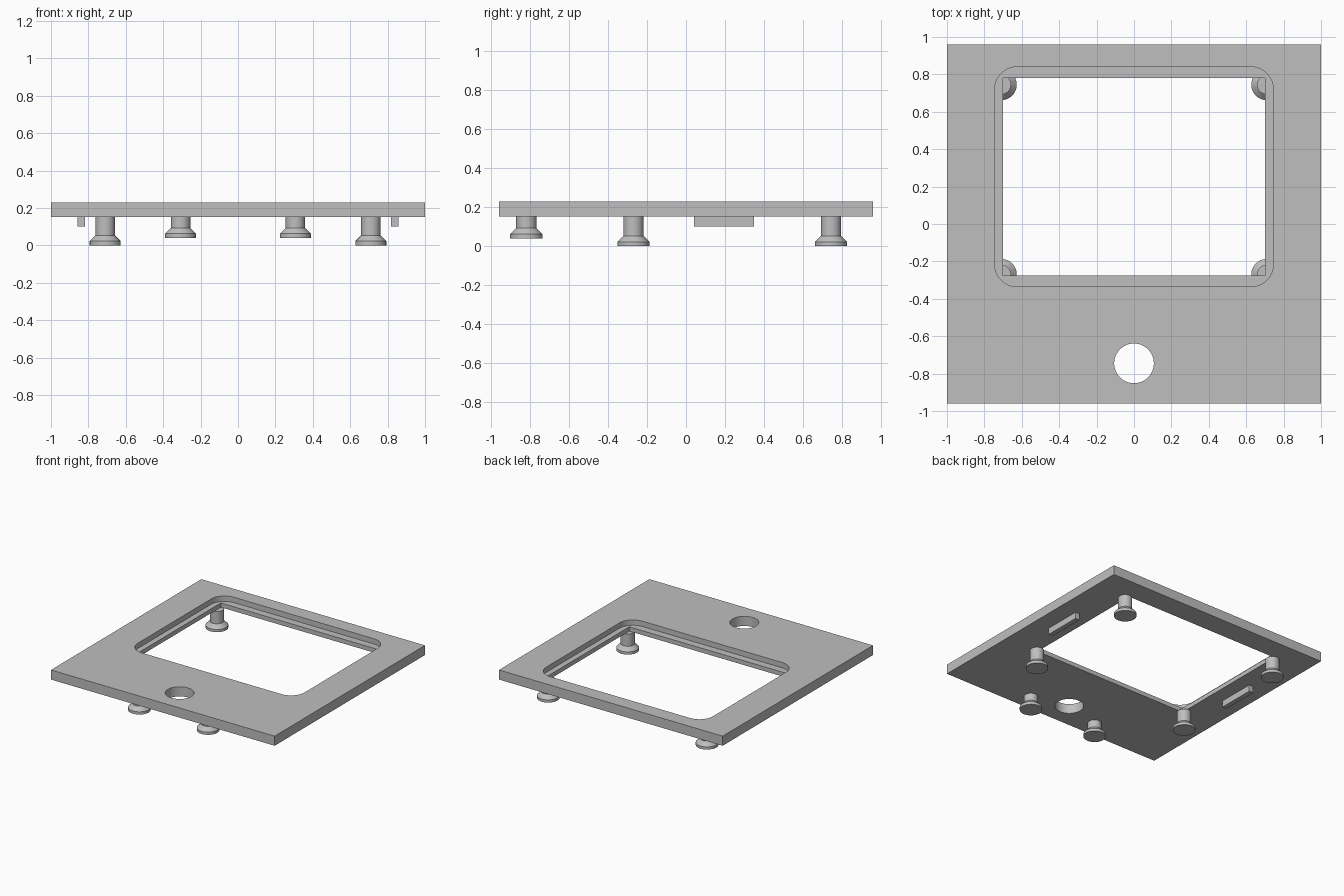
import bpy, bmesh, math

if "Cube" in bpy.data.objects:
    bpy.data.objects.remove(bpy.data.objects["Cube"], do_unlink=True)

grey = bpy.data.materials.new("plain_grey")
grey.use_nodes = True
COLOUR = (0.52, 0.52, 0.52, 1)
grey.diffuse_color = COLOUR
grey.node_tree.nodes["Principled BSDF"].inputs["Base Color"].default_value = COLOUR

PLATE_BOTTOM, PLATE_TOP, LEDGE = 0.152, 0.23, 0.187


def prism(name, outline, z0, z1):
    """Extrude a closed counter-clockwise outline from z0 to z1."""
    bm = bmesh.new()
    base = bm.faces.new([bm.verts.new((x, y, z0)) for x, y in outline])
    top = bmesh.ops.extrude_face_region(bm, geom=[base])["geom"]
    verts = [v for v in top if isinstance(v, bmesh.types.BMVert)]
    bmesh.ops.translate(bm, verts=verts, vec=(0, 0, z1 - z0))
    bmesh.ops.recalc_face_normals(bm, faces=bm.faces)
    return finish(name, bm)


def finish(name, bm):
    mesh = bpy.data.meshes.new(name)
    bm.to_mesh(mesh)
    bm.free()
    mesh.materials.append(grey)
    obj = bpy.data.objects.new(name, mesh)
    bpy.context.collection.objects.link(obj)
    return obj


def smooth(obj):
    bpy.ops.object.select_all(action="DESELECT")
    obj.select_set(True)
    bpy.context.view_layer.objects.active = obj
    bpy.ops.object.shade_smooth_by_angle(angle=math.radians(25))


def rect(x0, x1, y0, y1):
    return [(x0, y0), (x1, y0), (x1, y1), (x0, y1)]


def arc(cx, cy, r, start, sweep, steps):
    return [(cx + r * math.cos(math.radians(start + sweep * i / steps)),
             cy + r * math.sin(math.radians(start + sweep * i / steps)))
            for i in range(steps + 1)]


def rounded_rect(x0, x1, y0, y1, r):
    return (arc(x1 - r, y1 - r, r, 0, 90, 10) + arc(x0 + r, y1 - r, r, 90, 90, 10)
            + arc(x0 + r, y0 + r, r, 180, 90, 10) + arc(x1 - r, y0 + r, r, 270, 90, 10))


def cut(target, cutter):
    mod = target.modifiers.new("cut", "BOOLEAN")
    mod.operation, mod.solver, mod.object = "DIFFERENCE", "EXACT", cutter
    bpy.ops.object.select_all(action="DESELECT")
    bpy.context.view_layer.objects.active = target
    bpy.ops.object.modifier_apply(modifier=mod.name)
    bpy.data.objects.remove(cutter, do_unlink=True)


def foot(name, x, y, bottom):
    """Turned post with a flared round foot."""
    profile = [(0, 0), (0.083, 0), (0.083, 0.022), (0.052, 0.053),
               (0.052, PLATE_BOTTOM - bottom), (0, PLATE_BOTTOM - bottom)]
    bm = bmesh.new()
    verts = [bm.verts.new((r, 0, z)) for r, z in profile]
    edges = [bm.edges.new(pair) for pair in zip(verts, verts[1:])]
    bmesh.ops.spin(bm, geom=verts + edges, cent=(0, 0, 0), axis=(0, 0, 1),
                   angle=math.tau, steps=48)
    bmesh.ops.remove_doubles(bm, verts=bm.verts, dist=0.0005)
    bmesh.ops.recalc_face_normals(bm, faces=bm.faces)
    obj = finish(name, bm)
    obj.location = (x, y, bottom)
    smooth(obj)


# Plate with a recessed window opening and a round hole
plate = prism("plate", rect(-1, 1, -0.96, 0.96), PLATE_BOTTOM, PLATE_TOP)
cut(plate, prism("opening_cutter", rect(-0.7, 0.7, -0.275, 0.78), 0, 0.4))
cut(plate, prism("recess_cutter", rounded_rect(-0.745, 0.745, -0.335, 0.84, 0.12),
                 LEDGE, 0.4))
cut(plate, prism("hole_cutter", arc(0, -0.745, 0.106, 0, 360, 64)[:-1], 0, 0.4))
smooth(plate)

# Feet and side tabs, mirrored left and right
for side, s in (("left", 1), ("right", -1)):
    foot("back_foot_" + side, s * 0.71, 0.745, 0)
    foot("middle_foot_" + side, s * 0.71, -0.27, 0)
    foot("front_foot_" + side, s * 0.307, -0.82, 0.04)
    x = s * 0.838
    prism("tab_" + side, rect(x - 0.019, x + 0.019, 0.04, 0.35), 0.1, PLATE_BOTTOM)
